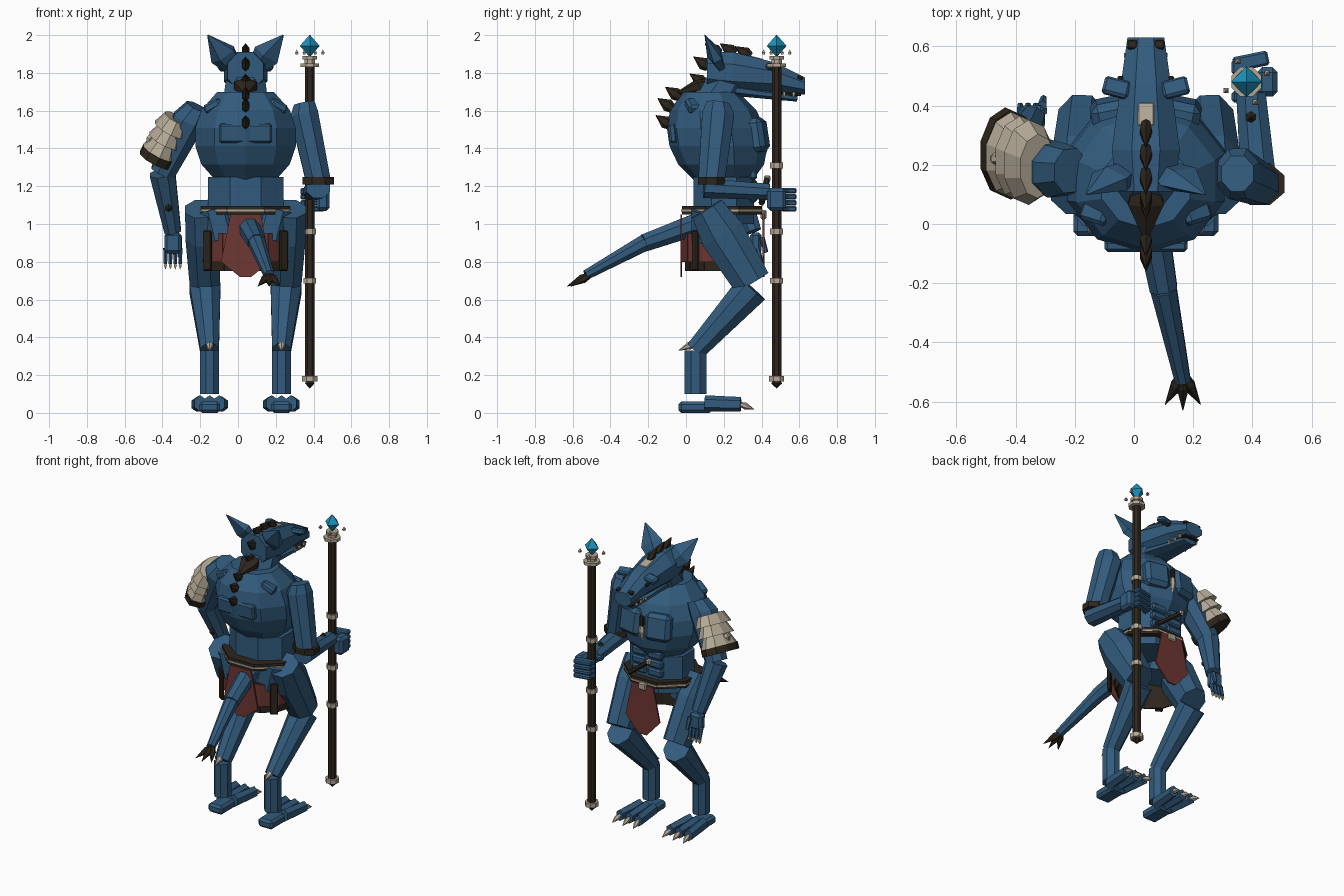
import bpy, bmesh, math
from mathutils import Vector

if "Cube" in bpy.data.objects:
    bpy.data.objects.remove(bpy.data.objects["Cube"])


def material(name, red, green, blue):
    color = (red, green, blue, 1)
    result = bpy.data.materials.new(name)
    result.use_nodes = True
    result.diffuse_color = color
    result.node_tree.nodes["Principled BSDF"].inputs["Base Color"].default_value = color
    return result


HIDE = material("blue hide", .032, .105, .205)
DARK = material("dark brown", .026, .019, .012)
BONE = material("bone", .45, .39, .3)
CLOTH = material("red cloth", .155, .038, .032)
CRYSTAL = material("cyan crystal", .012, .29, .5)
UP = Vector((0, 0, 1))
FORWARD = Vector((0, 1, 0))
SIDES = (-1, 1)
FINGERS = range(4)


def point(x, y, z):
    return Vector((x, y, z))


def body(x, y, z):
    """Point measured sideways from the centre line of the body."""
    return Vector((x + .04, y, z))


def finish(name, mesh, color):
    bmesh.ops.recalc_face_normals(mesh, faces=mesh.faces)
    data = bpy.data.meshes.new(name)
    mesh.to_mesh(data)
    mesh.free()
    data.materials.append(color)
    part = bpy.data.objects.new(name, data)
    bpy.context.collection.objects.link(part)
    return part


def loft(name, rings, axis, color=HIDE, sides=8, twist=.5):
    """Flat-sided tube through rings of (centre, half width, half depth)."""
    forward = axis.normalized()
    across = Vector((1, 0, 0)) - forward * forward.x
    across.normalize()
    depth = forward.cross(across)
    grow = 1 / math.cos(math.pi / sides)
    angles = [math.tau * (i + twist) / sides for i in range(sides)]
    mesh = bmesh.new()
    loops = [[mesh.verts.new(centre + across * a * grow * math.cos(t) + depth * b * grow * math.sin(t))
              for t in angles] for centre, a, b in rings]
    for lower, upper in zip(loops, loops[1:]):
        for i in range(sides):
            j = (i + 1) % sides
            mesh.faces.new((lower[i], lower[j], upper[j], upper[i]))
    mesh.faces.new(loops[0])
    mesh.faces.new(loops[-1])
    return finish(name, mesh, color)


def limb(name, start, end, radius, taper=1, flat=1, color=HIDE, sides=8):
    rings = [(start, radius, radius * flat), (end, radius * taper, radius * flat * taper)]
    return loft(name, rings, end - start, color, sides)


def spike(name, base, tip, radius, flat=1, color=DARK, sides=6):
    rings = [(base.lerp(tip, t), radius * r, radius * r * flat) for t, r in ((0, .7), (.35, 1), (1, .05))]
    return loft(name, rings, tip - base, color, sides)


def box(name, centre, width, depth, height, color=HIDE, pitch=0, roll=0, turn=0):
    """Block with chamfered edges."""
    mesh = bmesh.new()
    bmesh.ops.create_cube(mesh, size=1)
    bmesh.ops.scale(mesh, vec=(width, depth, height), verts=mesh.verts)
    bmesh.ops.bevel(mesh, geom=mesh.edges[:], offset=min(width, depth, height) / 4, segments=1, affect='EDGES')
    part = finish(name, mesh, color)
    part.location = centre
    part.rotation_euler = (pitch, roll, turn)
    return part


def panel(name, outline, color):
    """Thin cloth panel."""
    mesh = bmesh.new()
    mesh.faces.new([mesh.verts.new(corner) for corner in outline])
    part = finish(name, mesh, color)
    thickness = part.modifiers.new("thickness", 'SOLIDIFY')
    thickness.thickness, thickness.offset = .01, 0


def tabard(name, y, top, corner, bottom):
    """Hanging cloth that widens downward and ends in a point."""
    right = [body(.08, y, top), body(.13, y, corner), body(.03, y, bottom)]
    left = [body(-.08, y, top), body(-.13, y, corner), body(-.03, y, bottom)]
    panel(name, right + left[::-1], CLOTH)


# Torso: the chest swells in the middle and leans back toward the top
loft("waist", [(body(0, .2, z), .2, .16) for z in (1, 1.25)], UP)
chest_rings = []
for step in range(6):
    t = step / 5
    swell = math.sqrt(1 - ((t - .5) / .6) ** 2)
    chest_rings.append((body(0, .2 - t * .07, 1.22 + t * .48), swell * .27, swell * .25))
loft("chest", chest_rings, UP, sides=10)
limb("neck", body(0, .14, 1.62), body(0, .25, 1.8), radius=.12, taper=.8)
box("back_plate", body(0, -.07, 1.48), .28, .04, .1, pitch=.1)
for side in SIDES:
    box("pectoral", body(side * .1, .375, 1.47), .17, .1, .18, pitch=.15, turn=-side * .2)
    box("shoulder_blade", body(side * .15, .1, 1.625), .1, .2, .05, roll=side * .5, turn=side * .3)
    limb("hip", body(side * .12, .13, .92), body(side * .16, .13, 1.08), radius=.1)
    for row in range(3):
        box("belly_muscle", body(side * .06, .355, 1.14 + row * .06), .11, .04, .05)

# Head
skull_rings = [(body(0, .11, 1.81), .095, .1), (body(0, .25, 1.8), .115, .11),
               (body(0, .47, 1.775), .085, .08), (body(0, .63, 1.73), .062, .045)]
loft("skull", skull_rings, FORWARD)
limb("lower_jaw", body(0, .25, 1.71), body(0, .59, 1.665), radius=.09, taper=.55, flat=.35)
box("mouth_lining", body(0, .53, 1.685), .11, .16, .015, DARK)
box("forehead_mark", body(0, .37, 1.876), .055, .08, .015, BONE, pitch=-.25)
for side in SIDES:
    spike("ear", body(side * .07, .18, 1.84), body(side * .2, .1, 2), radius=.065, flat=.5, color=HIDE, sides=5)
    box("brow", body(side * .1, .46, 1.83), .09, .06, .035, pitch=-.3, turn=side * .25)
    box("eye", body(side * .085, .48, 1.8), .02, .04, .02, DARK, pitch=-.3)
    box("nostril", body(side * .045, .605, 1.775), .035, .03, .02, DARK, pitch=-.3)
    for tooth in range(3):
        root = body(side * .065, .47 + tooth * .05, 1.7)
        spike("tooth", root, root - UP * .035, radius=.008, color=BONE, sides=4)

# Crest down the head and back
for y, z in ((.34, 1.885), (.26, 1.9), (.18, 1.9), (.12, 1.83), (.1, 1.74), (-.03, 1.67), (-.07, 1.61), (-.08, 1.52)):
    root = body(0, y, z)
    spike("crest_spike", root, root + point(0, -.08, .055), radius=.02, flat=1.5)
spike("nape_spike", body(0, .14, 1.75), body(0, -.06, 1.69), radius=.06, flat=.6)

# Legs and feet
for side in SIDES:
    hip, knee, hock, ankle = (body(side * x, y, z) for x, y, z in
                              ((.235, .11, 1.08), (.215, .35, .69), (.19, .05, .33), (.19, .05, .1)))
    thigh_rings = [(hip, .085, .09), (hip.lerp(knee, .35), .09, .12), (knee, .08, .1)]
    loft("thigh", thigh_rings, knee - hip)
    limb("calf", knee - UP * .03, hock, radius=.082, taper=.6, flat=1.1)
    limb("shank", hock, ankle, radius=.05, flat=1.15)
    spike("heel_spur", hock + UP * .04, hock - FORWARD * .09, radius=.018, color=BONE)
    stud = knee.lerp(hock, .35) + point(side * .05, 0, 0)
    spike("calf_stud", stud, stud + point(side * .045, 0, 0), radius=.022)
    box("heel", ankle - UP * .07, .11, .18, .06)
    for toe in (-1, 0, 1):
        start = body(side * .19 + toe * .05, .1, .05)
        end = start + point(toe * .02, .19, -.005)
        limb("toe", start, end, radius=.03, taper=.9, flat=1.25, sides=6)
        spike("toe_claw", end, end + point(toe * .01, .07, -.025), radius=.016, color=BONE)

# Tail
tail_root, tail_middle, tail_end = point(.05, .06, 1), point(.1, -.22, .9), point(.165, -.53, .73)
limb("tail_base", tail_root, tail_middle, radius=.058, taper=.8)
limb("tail_tip", tail_middle, tail_end, radius=.044, taper=.6)
for fan in (-1, 0, 1):
    spike("tail_spike", tail_end + FORWARD * .02, tail_end + point(fan * .06, -.1 + abs(fan) * .02, -.06), radius=.02)

# Belt, and a skirt wrapped round the back with a cloth at each end
belt = body(0, .19, 1.05)
limb("belt", belt, belt + UP * .045, radius=.235, flat=.9, color=DARK)
limb("belt_cord", belt + UP * .016, belt + UP * .026, radius=.24, flat=.9, color=BONE)
box("belt_buckle", belt + FORWARD * .22, .06, .03, .05, BONE)
tabard("back_cloth", y=-.025, top=1.05, corner=.8, bottom=.72)
tabard("front_cloth", y=.41, top=1.06, corner=.83, bottom=.72)
for name, size, bottom, color in (("skirt_lining", .2, .75, DARK), ("skirt", .215, .8, CLOTH)):
    arc = [body(-math.cos(t) * size * 1.1, .2 - math.sin(t) * size, .95) for t in (math.pi * i / 6 for i in range(7))]
    for left, right in zip(arc, arc[1:]):
        drop = UP * (.95 - bottom)
        panel(name, [left, right, right - drop, left - drop], color)
for side in SIDES:
    box("skirt_strap", body(side * .2, .05, .86), .05, .02, .21, DARK, turn=side * .6)

# Dagger and necklace
dagger_tip, dagger_end = body(.11, .4, 1.11), body(-.06, .43, 1.24)
limb("dagger", dagger_tip, dagger_end, radius=.014, color=DARK, sides=6)
box("dagger_pommel", dagger_end, .035, .035, .035, BONE)
spike("pendant", body(0, .42, 1.47), body(0, .42, 1.36), radius=.02, color=BONE)
box("pendant_cord", body(0, .42, 1.5), .03, .02, .07, DARK)

# Arm holding the staff
shoulder, elbow, wrist = point(.35, .17, 1.58), point(.425, .135, 1.23), point(.395, .44, 1.17)
loft("left_upper_arm", [(shoulder + UP * .06, .055, .06), (shoulder, .075, .085), (elbow, .065, .07)], elbow - shoulder)
limb("left_elbow_cuff", elbow - UP * .02, elbow + UP * .02, radius=.083, flat=.85, color=DARK)
limb("left_forearm", elbow - point(0, .04, .04), wrist, radius=.062, taper=.8, flat=.85)
box("left_palm", point(.45, .48, 1.13), .07, .1, .12)
for finger in FINGERS:
    height = UP * (1.08 + finger * .032)
    box("left_finger", height + point(.395, .55, 0), .12, .05, .03, turn=.2)
    box("left_fingertip", height + point(.345, .53, 0), .03, .05, .03)
box("left_thumb", point(.375, .43, 1.17), .09, .04, .035)
spike("left_arm_stud", wrist + point(0, -.08, .03), wrist + point(0, -.08, .07), radius=.02)

# Hanging arm with shoulder armour
shoulder, elbow, wrist = point(-.26, .18, 1.55), point(-.4, .24, 1.27), point(-.345, .355, .96)
along = (elbow - shoulder).normalized()
top = shoulder + point(.045, 0, .07)
loft("right_upper_arm", [(top, .06, .075), (shoulder, .085, .09), (elbow, .065, .07)], along)
for plate in range(3):
    upper = point(-.325, .195, 1.56) + along * plate * .068
    lower = upper + along * .07
    loft("shoulder_plate", [(upper, .065, .105), (lower, .092, .14)], along, BONE, sides=10)
outer = upper + point(-.07, 0, .03)
spike("plate_point", outer, outer + point(-.03, 0, -.06), radius=.02, color=BONE)
limb("armour_rim", lower, lower + along * .045, radius=.092, flat=1.6, color=DARK, sides=10)
limb("right_forearm", elbow, wrist, radius=.068, taper=.65)
palm = point(-.345, .37, .9)
box("right_palm", palm, .09, .06, .11)
for finger in FINGERS:
    knuckle = palm + point((finger - 1.5) * .026, .01, -.03)
    tip = knuckle + point(0, .02, -.08)
    limb("right_finger", knuckle, tip, radius=.012, taper=.75, sides=6)
    spike("right_claw", tip, tip - UP * .03, radius=.008, color=BONE, sides=4)
limb("right_thumb", palm + point(.035, .03, .03), palm + point(.04, .055, -.05), radius=.014, taper=.7, sides=6)
stud = elbow.lerp(wrist, .6) - FORWARD * .06
spike("right_arm_stud", stud, stud - FORWARD * .025, radius=.018)

# Staff
staff = point(.38, .48, 0)


def staff_ring(name, height, radius, length=.03, color=BONE):
    centre, half = staff + UP * height, UP * length / 2
    limb(name, centre - half, centre + half, radius, color=color)


staff_ring("staff_shaft", 1, radius=.026, length=1.66, color=DARK)
for height in (.7, .96, 1.31):
    staff_ring("staff_band", height, radius=.034)
staff_ring("staff_foot_band", .18, radius=.04)
spike("staff_foot", staff + UP * .17, staff + UP * .13, radius=.025)
for height, radius in ((1.84, .05), (1.86, .028), (1.88, .038)):
    staff_ring("staff_collar", height, radius, length=.02)
gem = staff + UP * 1.943
loft("staff_crystal", [(gem + UP * lift, .037 - abs(lift) * .62, .037 - abs(lift) * .62) for lift in (-.057, 0, .057)],
     UP, CRYSTAL, sides=4, twist=0)
for shard in range(4):
    turn = math.pi * shard / 2 + .4
    centre = gem + point(math.cos(turn), math.sin(turn), -.6) * .075
    spike("floating_shard", centre, centre + UP * .025, radius=.009, color=BONE, sides=4)
